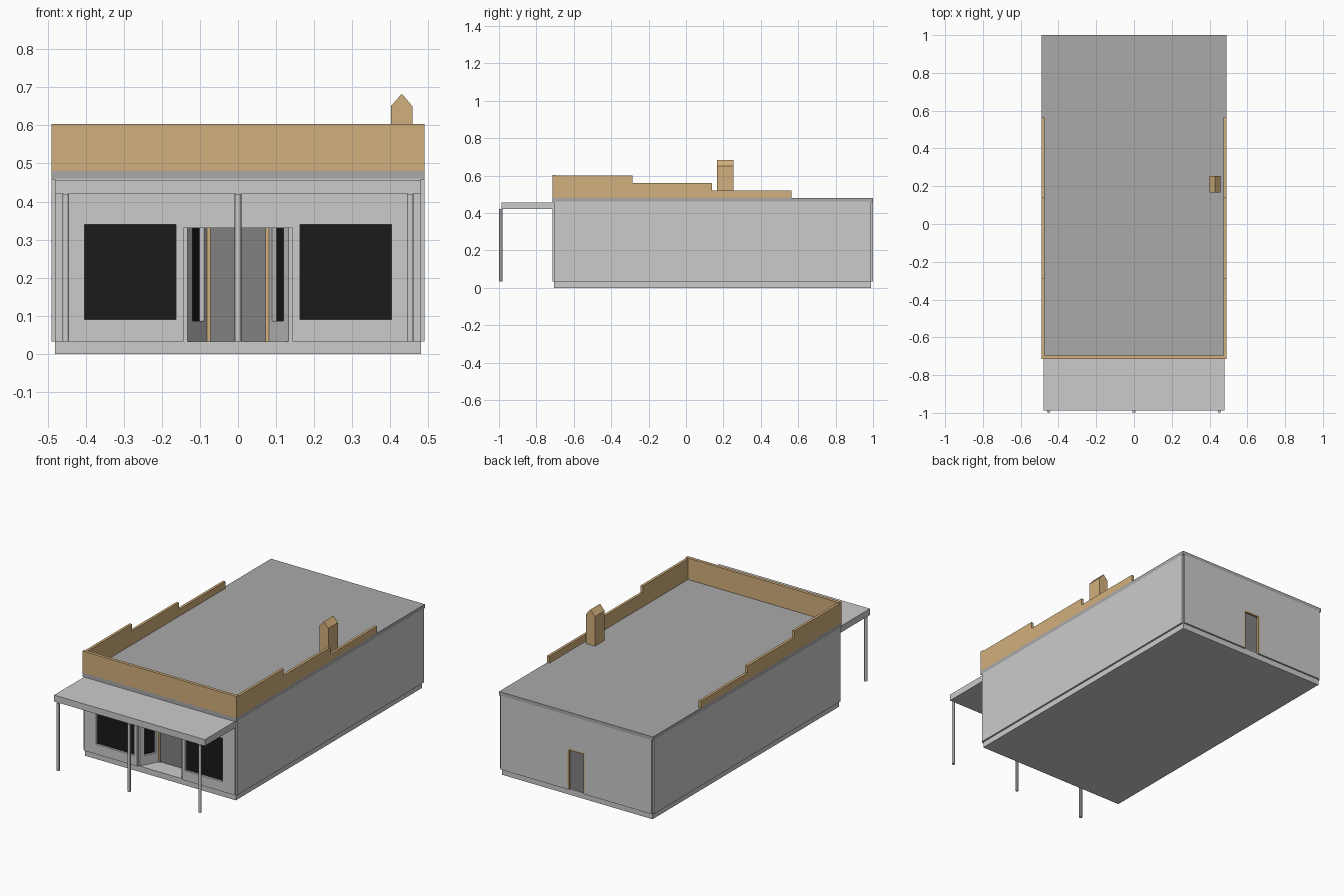
import bpy, bmesh
from mathutils import Vector

if "Cube" in bpy.data.objects:
    bpy.data.objects.remove(bpy.data.objects["Cube"])


def material(name, rgb):
    m = bpy.data.materials.new(name)
    m.diffuse_color = (*rgb, 1)
    m.use_nodes = True
    m.node_tree.nodes["Principled BSDF"].inputs["Base Color"].default_value = m.diffuse_color
    return m


WOOD = material("wood", (0.64, 0.43, 0.2))
ROOF = material("roof_grey", (0.4, 0.4, 0.4))
STONE = material("base_grey", (0.6, 0.6, 0.6))
DOOR = material("door_grey", (0.22, 0.22, 0.22))
GLASS = material("dark_glass", (0.01, 0.01, 0.01))


def finish(name, bm, mat=None):
    bmesh.ops.recalc_face_normals(bm, faces=bm.faces)
    me = bpy.data.meshes.new(name)
    bm.to_mesh(me)
    bm.free()
    ob = bpy.data.objects.new(name, me)
    bpy.context.collection.objects.link(ob)
    if mat:
        me.materials.append(mat)
    return ob


def add_prism(bm, pts, vec):
    face = bm.faces.new([bm.verts.new(p) for p in pts])
    ext = bmesh.ops.extrude_face_region(bm, geom=[face])
    verts = [g for g in ext["geom"] if isinstance(g, bmesh.types.BMVert)]
    bmesh.ops.translate(bm, verts=verts, vec=vec)


def prism(name, pts, vec, mat=None):
    bm = bmesh.new()
    add_prism(bm, pts, vec)
    return finish(name, bm, mat)


def plan(name, xy, z0, z1, mat=None):
    return prism(name, [(x, y, z0) for x, y in xy], (0, 0, z1 - z0), mat)


def box(name, x0, x1, y0, y1, z0, z1, mat=None):
    return plan(name, [(x0, y0), (x1, y0), (x1, y1), (x0, y1)], z0, z1, mat)


def cut(target, cutter):
    cutter.hide_render = True
    cutter.display_type = 'WIRE'
    mod = target.modifiers.new(cutter.name, 'BOOLEAN')
    mod.operation = 'DIFFERENCE'
    mod.solver = 'EXACT'
    mod.object = cutter


FRONT, BACK, FLOOR = -0.715, 1.0, 0.033

# base slab, walls with notched corners, flat roof
box("base", -0.48, 0.48, FRONT + 0.01, BACK - 0.01, 0, FLOOR, STONE)
X, x, f, b = 0.49, 0.48, FRONT + 0.01, BACK - 0.01
walls = plan("walls", [(-x, FRONT), (x, FRONT), (x, f), (X, f), (X, b), (x, b),
                       (x, BACK), (-x, BACK), (-x, b), (-X, b), (-X, f), (-x, f)], FLOOR, 0.46)
box("roof", -X, X, FRONT, BACK, 0.458, 0.48, ROOF)

# recessed splayed entrance
half = [(0.143, -0.74), (0.143, -0.702), (0.132, -0.702), (0.082, -0.605), (0.082, -0.59)]
cut(walls, plan("entrance_cutter", half + [(-p, q) for p, q in reversed(half)], 0.01, 0.33))

# splayed side windows and large shop windows
p0, p1 = Vector((0.132, -0.702)), Vector((0.082, -0.605))
d = p1 - p0
n = Vector((d.y, -d.x)).normalized()
a, c = p0 + d * 0.25, p0 + d * 0.85
for s, side in ((-1, "left"), (1, "right")):
    def strip(lo, hi):
        return [(s * v.x, v.y) for v in (a + n * lo, c + n * lo, c + n * hi, a + n * hi)]
    cut(walls, plan(side + "_splay_cutter", strip(-0.01, 0.016), 0.087, 0.33))
    plan(side + "_splay_glass", strip(0.013, 0.02), 0.087, 0.33, GLASS)

    w0, w1 = sorted((s * 0.163, s * 0.403))
    cut(walls, box(side + "_window_cutter", w0, w1, FRONT - 0.02, FRONT + 0.015, 0.09, 0.34))
    box(side + "_shop_window", w0, w1, FRONT + 0.012, FRONT + 0.02, 0.09, 0.34, GLASS)

    # front door leaf and jamb
    l0, l1 = sorted((s * 0.0005, s * 0.072))
    box(side + "_door_leaf", l0, l1, -0.6, -0.588, FLOOR, 0.33, DOOR)
    j0, j1 = sorted((s * 0.072, s * 0.082))
    box(side + "_door_jamb", j0, j1, -0.608, -0.588, FLOOR, 0.33, WOOD)

# back door with frame
cut(walls, box("back_door_cutter", -0.055, 0.055, BACK - 0.02, BACK + 0.02, 0.01, 0.27))
box("back_door", -0.046, 0.046, BACK - 0.022, BACK - 0.012, FLOOR, 0.262, DOOR)
outer = [(-0.055, FLOOR), (-0.055, 0.27), (0.055, 0.27), (0.055, FLOOR)]
inner = [(0.046, FLOOR), (0.046, 0.262), (-0.046, 0.262), (-0.046, FLOOR)]
prism("back_door_frame", [(u, BACK - 0.022, v) for u, v in outer + inner], (0, 0.022, 0), WOOD)

# front parapet and stepped side parapets
box("front_parapet", -X, X, FRONT, FRONT + 0.018, 0.48, 0.604, WOOD)
steps = [(-0.698, 0.48), (0.565, 0.48), (0.565, 0.52), (0.14, 0.52),
         (0.14, 0.56), (-0.285, 0.56), (-0.285, 0.599), (-0.698, 0.599)]
for s, side in ((-1, "left"), (1, "right")):
    prism(side + "_parapet", [(s * X, y, z) for y, z in steps], (-s * 0.015, 0, 0), WOOD)

# chimney with gabled top
gable = [(0.401, 0.48), (0.458, 0.48), (0.458, 0.65), (0.43, 0.683), (0.401, 0.65)]
prism("chimney", [(u, 0.167, v) for u, v in gable], (0, 0.088, 0), WOOD)

# canopy and its round posts
box("canopy", -0.48, 0.48, -0.987, FRONT, 0.42, 0.457)
for name, px in (("left", -0.452), ("middle", 0), ("right", 0.452)):
    bpy.ops.mesh.primitive_cylinder_add(vertices=12, radius=0.009, depth=0.387,
                                        location=(px, -0.991, 0.2265))
    bpy.context.object.name = name + "_post"
    bpy.ops.object.shade_smooth_by_angle()
